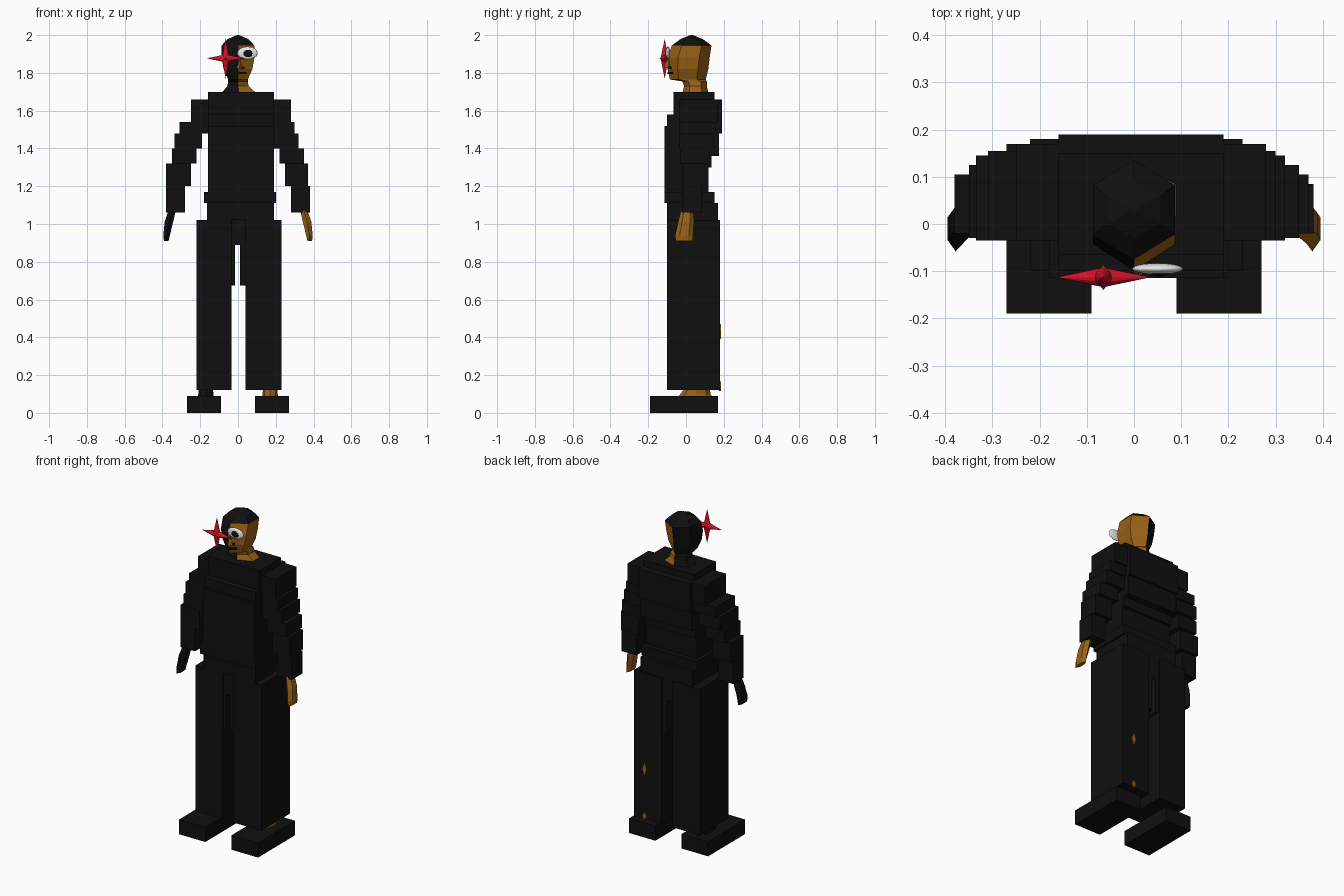
import bpy, bmesh, math
from mathutils import Vector, Matrix

cube = bpy.data.objects.get("Cube")
if cube:
    bpy.data.objects.remove(cube, do_unlink=True)


def material(name, rgb):
    m = bpy.data.materials.new(name)
    m.use_nodes = True
    m.diffuse_color = (*rgb, 1)
    m.node_tree.nodes["Principled BSDF"].inputs["Base Color"].default_value = (*rgb, 1)
    return m


BLACK = material("black", (0.005, 0.005, 0.005))
SKIN = material("brown skin", (0.32, 0.12, 0.008))
RED = material("red", (0.65, 0.006, 0.02))
WHITE = material("white", (0.8, 0.8, 0.8))


def finish(bm, name, *mats):
    bmesh.ops.recalc_face_normals(bm, faces=bm.faces)
    mesh = bpy.data.meshes.new(name)
    bm.to_mesh(mesh)
    bm.free()
    for m in mats:
        mesh.materials.append(m)
    obj = bpy.data.objects.new(name, mesh)
    bpy.context.collection.objects.link(obj)
    return obj


def add_box(bm, x, y, z):
    """Add a block spanning three (low, high) ranges."""
    size = [b - a for a, b in (x, y, z)]
    mid = [(a + b) / 2 for a, b in (x, y, z)]
    bmesh.ops.create_cube(bm, size=1, matrix=Matrix.Translation(mid) @ Matrix.Diagonal((*size, 1)))


def boxes(name, mat, *ranges):
    bm = bmesh.new()
    for r in ranges:
        add_box(bm, *r)
    return finish(bm, name, mat)


def loft(name, rings, sides, mats, rule=None):
    """Join stacked ellipse rings given as (z, cx, cy, rx, ry)."""
    bm = bmesh.new()
    loops = []
    for z, cx, cy, rx, ry in rings:
        turn = [math.tau * k / sides - math.pi / 2 for k in range(sides)]
        loops.append([bm.verts.new((cx + rx * math.cos(a), cy + ry * math.sin(a), z)) for a in turn])
    for low, high in zip(loops, loops[1:]):
        for k in range(sides):
            j = (k + 1) % sides
            bm.faces.new((low[k], low[j], high[j], high[k]))
    bm.faces.new(loops[0])
    bm.faces.new(loops[-1])
    if rule:
        for f in bm.faces:
            f.material_index = rule(f.calc_center_median())
    return finish(bm, name, *mats)


def ellipsoid(name, mat, centre, radii):
    bm = bmesh.new()
    bmesh.ops.create_uvsphere(bm, u_segments=20, v_segments=12, radius=1,
                              matrix=Matrix.Translation(centre) @ Matrix.Diagonal((*radii, 1)))
    for f in bm.faces:
        f.smooth = True
    return finish(bm, name, mat)


# Stepped top: x range, y range, bottom, top
WIDE = (-0.16, 0.19)
layers = [
    (WIDE, (-0.065, 0.15), 1.66, 1.70),
    (WIDE, (-0.065, 0.19), 1.58, 1.66),
    (WIDE, (-0.10, 0.19), 1.52, 1.58),
    (WIDE, (-0.115, 0.19), 1.48, 1.52),
    (WIDE, (-0.115, 0.175), 1.36, 1.48),
    (WIDE, (-0.115, 0.135), 1.30, 1.36),
    (WIDE, (-0.115, 0.12), 1.17, 1.30),
    ((-0.18, 0.20), (-0.115, 0.15), 1.11, 1.17),
    ((-0.165, 0.19), (-0.10, 0.17), 1.02, 1.11),
]
boxes("top", BLACK, *[(x, y, (a, b)) for x, y, a, b in layers])

# Stepped sleeves: bottom, top, inner edge, left and right outer edges, y range
sleeve_rows = [
    (1.54, 1.66, 0.15, 0.28, 0.25, (-0.035, 0.17)),
    (1.48, 1.54, 0.15, 0.30, 0.31, (-0.035, 0.155)),
    (1.40, 1.48, 0.19, 0.32, 0.335, (-0.035, 0.145)),
    (1.32, 1.40, 0.22, 0.35, 0.35, (-0.03, 0.125)),
    (1.20, 1.32, 0.25, 0.37, 0.38, (-0.02, 0.105)),
    (1.06, 1.20, 0.28, 0.38, 0.38, (-0.02, 0.085)),
]
boxes("left_sleeve", BLACK, *[((i, lo), y, (a, b)) for a, b, i, lo, ro, y in sleeve_rows])
boxes("right_sleeve", BLACK, *[((-ro, -i), y, (a, b)) for a, b, i, lo, ro, y in sleeve_rows])

# Trousers
Z_LEG, Z_THIGH = (0.12, 1.02), (0.675, 1.02)
boxes("hips", BLACK, ((-0.16, 0.17), (-0.09, 0.17), (0.89, 1.03)))
boxes("right_trouser_leg", BLACK, ((-0.22, -0.035), (-0.10, 0.18), Z_LEG),
      ((-0.15, -0.015), (-0.09, 0.17), Z_THIGH))
boxes("left_trouser_leg", BLACK, ((0.04, 0.23), (-0.10, 0.18), Z_LEG),
      ((0.15, 0.01), (-0.09, 0.17), Z_THIGH))

# Shoes, ankles and hands
for side, s, mat, shift in (("left", 1, SKIN, 0.01), ("right", -1, BLACK, -0.01)):
    x = s * 0.17 + shift
    boxes(side + "_shoe", BLACK, ((x - 0.09, x + 0.09), (-0.19, 0.17), (0, 0.09)))
    x = s * 0.165 + shift / 2
    loft(side + "_ankle", [(0.07, x, 0.05, 0.045, 0.10), (0.10, x, 0.05, 0.04, 0.08),
                           (0.16, x, 0.07, 0.035, 0.05)], 8, [mat])
    loft(side + "_hand", [(0.91, s * 0.38, -0.01, 0.014, 0.045), (0.94, s * 0.378, -0.01, 0.02, 0.048),
                          (1.01, s * 0.366, 0.0, 0.026, 0.042), (1.06, s * 0.352, 0.005, 0.023, 0.035),
                          (1.10, s * 0.34, 0.01, 0.015, 0.015)], 6, [mat])

# Bare calf and heel showing at the back of the left leg
for name, z, high in (("calf_patch", 0.43, 0.04), ("heel_patch", 0.14, 0.025)):
    bm = bmesh.new()
    bmesh.ops.create_cone(bm, cap_ends=True, segments=4, radius1=1, radius2=1, depth=1,
                          matrix=Matrix.Translation((0.155, 0.18, z)) @ Matrix.Diagonal((0.014, 0.008, high, 1))
                          @ Matrix.Rotation(math.pi / 2, 4, "X"))
    finish(bm, name, SKIN)

# Head, split down the middle, with a dark cap of hair
head_rings = [
    (1.69, 0.005, 0.05, 0.11, 0.07), (1.73, 0, 0.05, 0.065, 0.06), (1.755, 0, 0.045, 0.06, 0.065),
    (1.765, 0, 0.01, 0.06, 0.095), (1.82, 0, 0.01, 0.088, 0.108), (1.88, 0, 0.013, 0.10, 0.112),
    (1.945, 0, 0.03, 0.10, 0.105), (1.978, 0, 0.03, 0.065, 0.06), (2.0, 0, 0.03, 0.008, 0.008),
]
loft("head", head_rings, 6, [SKIN, BLACK], lambda c: int(c.x < 0 or c.z > 1.945))

# Face
loft("nose", [(1.825, 0.01, -0.095, 0.016, 0.022), (1.87, 0.01, -0.092, 0.006, 0.01)], 4, [SKIN])
cheek = Matrix.Translation((0.025, -0.084, 1.80)) @ Matrix.Rotation(0.55, 4, "Z")
for name, z, width in (("mouth", 0, 0.045), ("nostril", 0.027, 0.02)):
    bm = bmesh.new()
    add_box(bm, (-width / 2, width / 2), (-0.004, 0.004), (z - 0.006, z + 0.006))
    bm.transform(cheek)
    finish(bm, name, BLACK)
ellipsoid("eye", WHITE, (0.05, -0.095, 1.905), (0.054, 0.012, 0.034))
ellipsoid("pupil", BLACK, (0.052, -0.103, 1.903), (0.025, 0.008, 0.02))

# Four-pointed star with short front and back points
bm = bmesh.new()
for direction, length in (((1, 0, 0), 0.10), ((-1, 0, 0), 0.10), ((0, 0, 1), 0.103),
                          ((0, 0, -1), 0.107), ((0, -1, 0), 0.027), ((0, 1, 0), 0.027)):
    d = Vector(direction)
    place = Matrix.Translation(Vector((-0.065, -0.113, 1.877)) + d * length / 2)
    bmesh.ops.create_cone(bm, cap_ends=True, segments=12, radius1=0.021, radius2=0, depth=length,
                          matrix=place @ d.to_track_quat("Z", "Y").to_matrix().to_4x4())
finish(bm, "star", RED)
